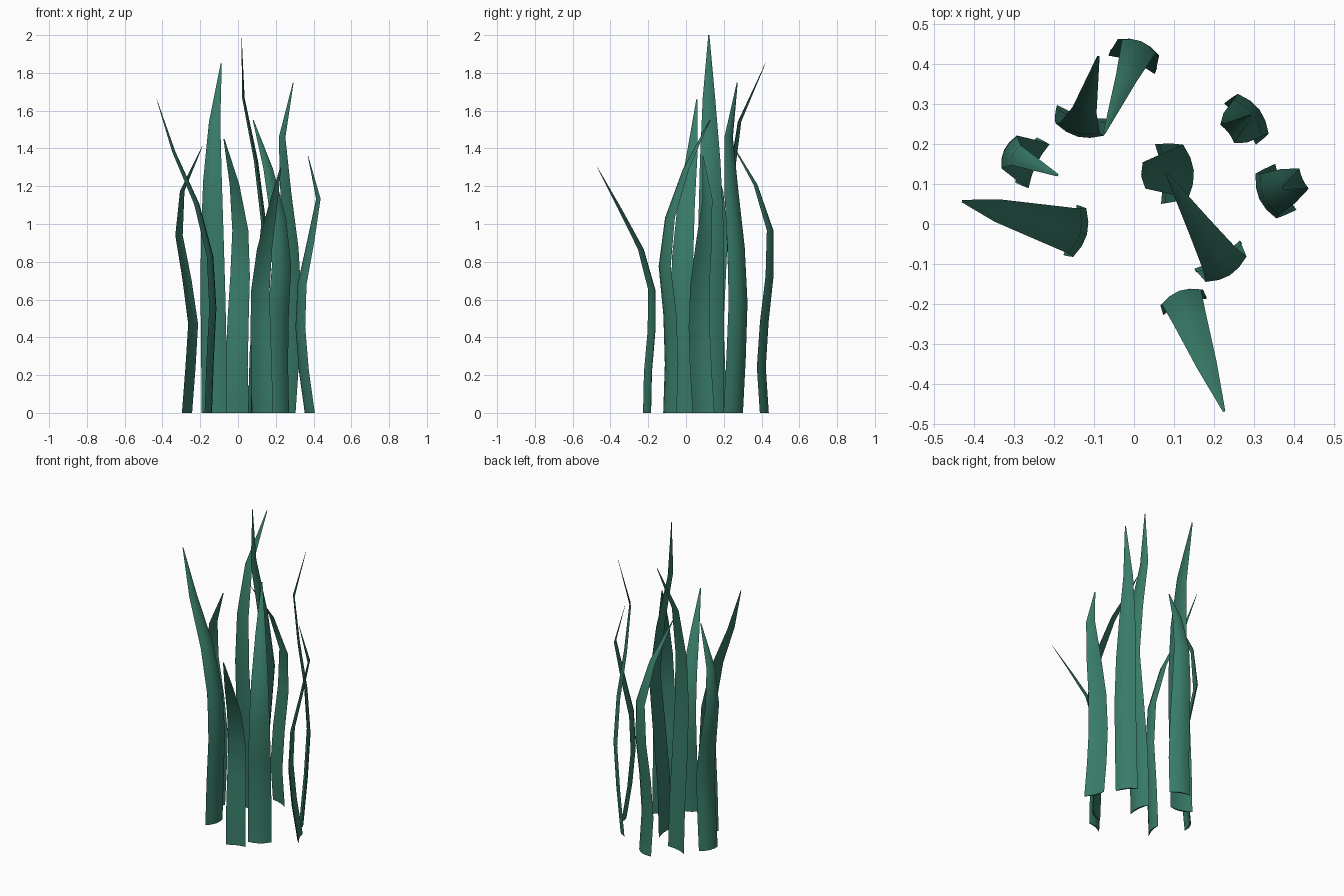
import bpy, bmesh
from mathutils import Vector

if "Cube" in bpy.data.objects:
    bpy.data.objects.remove(bpy.data.objects["Cube"])

green = bpy.data.materials.new("deep_green")
green.diffuse_color = (0.04, 0.2, 0.14, 1)
green.use_nodes = True
green.node_tree.nodes["Principled BSDF"].inputs["Base Color"].default_value = green.diffuse_color

# Crescent section: (across, depth) as fractions of the half width
SECTION = [(-1, 0), (-0.5, -0.22), (0, -0.3), (0.5, -0.22),
           (1, 0), (0.5, -0.1), (0, -0.14), (-0.5, -0.1)]


def blade(name, base, lean, height, width, sway):
    """Tapered blade whose evenly spaced levels sway along the lean direction."""
    d = Vector((*lean, 0)).normalized()
    side = Vector((-d.y, d.x, 0))
    bm = bmesh.new()
    rings = []
    n = len(sway) - 1
    for i, s in enumerate(sway):
        t = i / n
        centre = Vector((*base, height * t)) + d * s
        half = max(width / 2 * (1 - t ** 3.2), 0.003)
        rings.append([bm.verts.new(centre + side * (u * half) + d * (v * half))
                      for u, v in SECTION])
    k = len(SECTION)
    for a, b in zip(rings, rings[1:]):
        for j in range(k):
            bm.faces.new((a[j], a[(j + 1) % k], b[(j + 1) % k], b[j]))
    bm.faces.new(rings[0][::-1])
    bm.faces.new(rings[-1])
    bmesh.ops.recalc_face_normals(bm, faces=bm.faces)
    me = bpy.data.meshes.new(name)
    bm.to_mesh(me)
    bm.free()
    me.materials.append(green)
    ob = bpy.data.objects.new(name, me)
    bpy.context.collection.objects.link(ob)
    bpy.ops.object.select_all(action='DESELECT')
    bpy.context.view_layer.objects.active = ob
    ob.select_set(True)
    bpy.ops.object.shade_smooth_by_angle(angle=0.9)


# The clump: base, lean direction, height, width, sway per level
blade("left_blade", (-.16, -.015), (-.97, .26), 1.66, .13,
      (0, -.01, -.025, -.01, .063, .188, .28))
blade("front_blade", (.128, -.207), (.35, -.94), 1.30, .117,
      (0, -.005, -.025, -.027, .035, .155, .28))
blade("front_right_blade", (.213, -.085), (-.53, .85), 1.55, .135,
      (0, .01, 0, -.033, 0, .1, .25))
blade("tall_centre_blade", (.06, .125), (-.99, -.1), 2.0, .15,
      (0, -.01, -.04, -.07, -.03, .035, .042))
blade("back_right_blade", (.265, .25), (-.79, -.61), 1.75, .13,
      (0, -.025, -.042, -.025, .015, .04, -.035))
blade("right_blade", (.38, .093), (.91, .42), 1.36, .127,
      (0, -.035, -.055, -.045, .005, .05, -.01))
blade("far_left_blade", (-.27, .16), (.9, -.43), 1.41, .125,
      (0, .02, .036, 0, -.047, -.028, .089))
blade("back_left_blade", (-.125, .28), (.25, .97), 1.85, .14,
      (0, -.01, -.03, -.045, -.04, .005, .145))
blade("back_blade", (0, .414), (-.37, -.93), 1.45, .125,
      (0, .017, 0, -.03, -.033, .05, .2))
